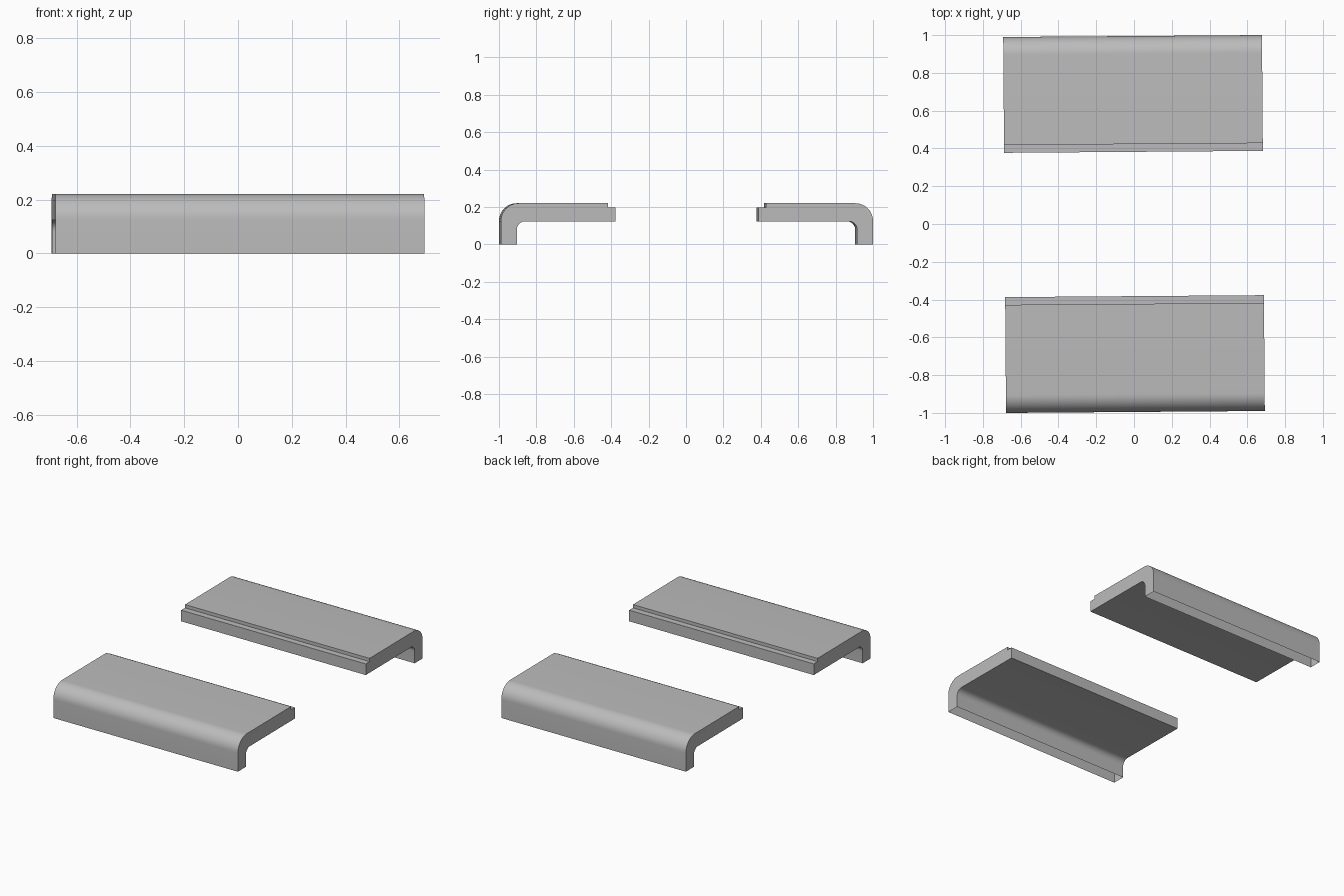
import bpy, bmesh, math
from mathutils import Matrix

if "Cube" in bpy.data.objects:
    bpy.data.objects.remove(bpy.data.objects["Cube"], do_unlink=True)

HALF_LENGTH = 0.685
OUTER, INNER = 0.995, 0.382
TOP, UNDERSIDE, LEG_INSIDE = 0.22, 0.123, 0.909
YAW = 0.0075

grey = bpy.data.materials.new("plain grey")
grey.use_nodes = True
colour = (0.5, 0.5, 0.5, 1)
grey.diffuse_color = colour
grey.node_tree.nodes["Principled BSDF"].inputs["Base Color"].default_value = colour


def fillet(y, z, radius, steps):
    """Quarter arc from facing outward to facing up, around (y, z)."""
    angles = [math.pi / 2 * i / steps for i in range(steps + 1)]
    return [(y + radius * math.cos(a), z + radius * math.sin(a)) for a in angles]


def bracket(name, turn):
    # Cross-section: leg, rounded shoulder, plate, stepped lip, inside corner
    outer_r, inner_r = 0.095, 0.042
    section = [(OUTER, 0)]
    section += fillet(OUTER - outer_r, TOP - outer_r, outer_r, 12)
    section += [(0.423, TOP), (0.423, 0.198), (INNER, 0.198), (INNER, UNDERSIDE)]
    section += fillet(LEG_INSIDE - inner_r, UNDERSIDE - inner_r, inner_r, 8)[::-1]
    section += [(LEG_INSIDE, 0)]

    bm = bmesh.new()
    ends = [[bm.verts.new((x, y, z)) for y, z in section]
            for x in (-HALF_LENGTH, HALF_LENGTH)]
    # Long walls; the underside of the leg stays open
    for i in range(len(section) - 1):
        bm.faces.new((ends[0][i], ends[0][i + 1], ends[1][i + 1], ends[1][i]))
    # End caps
    for end in ends:
        bm.faces.new(end)
    bmesh.ops.recalc_face_normals(bm, faces=bm.faces)
    bm.normal_update()
    if max(bm.faces, key=lambda f: f.calc_center_median().z).normal.z < 0:
        bmesh.ops.reverse_faces(bm, faces=bm.faces)
    bm.transform(Matrix.Rotation(turn, 4, "Z"))

    mesh = bpy.data.meshes.new(name)
    bm.to_mesh(mesh)
    bm.free()
    mesh.materials.append(grey)
    obj = bpy.data.objects.new(name, mesh)
    bpy.context.collection.objects.link(obj)
    bpy.ops.object.select_all(action="DESELECT")
    obj.select_set(True)
    bpy.context.view_layer.objects.active = obj
    bpy.ops.object.shade_smooth_by_angle(angle=math.radians(30))


bracket("back_bracket", YAW)
bracket("front_bracket", YAW + math.pi)
